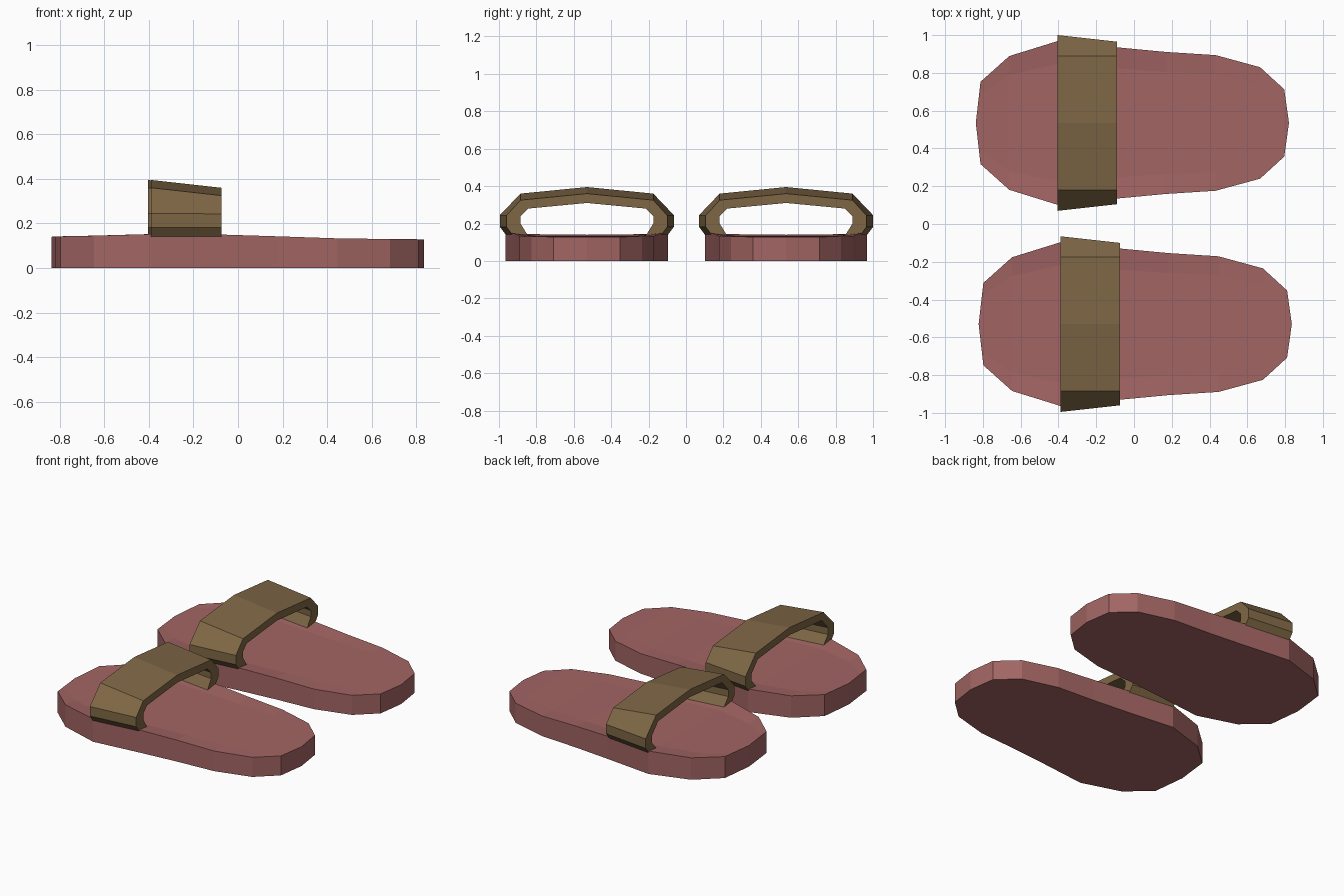
import bpy, bmesh

if "Cube" in bpy.data.objects:
    bpy.data.objects.remove(bpy.data.objects["Cube"])


def material(name, rgb):
    m = bpy.data.materials.new(name)
    m.diffuse_color = (*rgb, 1)
    m.use_nodes = True
    m.node_tree.nodes["Principled BSDF"].inputs["Base Color"].default_value = m.diffuse_color
    return m


def finish(bm, name, mat, loc):
    bmesh.ops.recalc_face_normals(bm, faces=bm.faces[:])
    mesh = bpy.data.meshes.new(name)
    bm.to_mesh(mesh)
    bm.free()
    mesh.materials.append(mat)
    ob = bpy.data.objects.new(name, mesh)
    ob.location = loc
    bpy.context.collection.objects.link(ob)


# Sole stations: x, half width, edge height, middle height
STATIONS = [(-.805, .218, .142, .140), (-.653, .354, .145, .138),
            (-.395, .434, .152, .136), (-.08, .400, .150, .135),
            (.175, .376, .142, .134), (.44, .359, .133, .131),
            (.675, .295, .130, .130), (.803, .178, .129, .129)]
TOE, HEEL = (-.83, .14), (.828, .128)


def sole(name, loc):
    bm = bmesh.new()
    rows = []
    for x, w, ze, zm in STATIONS:
        rows.append([bm.verts.new((x, w * k, ze if abs(k) == 1 else zm))
                     for k in (-1, -.72, 0, .72, 1)])
    toe, heel = [bm.verts.new((x, 0, z)) for x, z in (TOE, HEEL)]
    # top surface
    for a, b in zip(rows, rows[1:]):
        for i in range(4):
            bm.faces.new((a[i], b[i], b[i + 1], a[i + 1]))
    for tip, row in ((toe, rows[0]), (heel, rows[-1])):
        for i in range(4):
            bm.faces.new((tip, row[i], row[i + 1]))
    # side wall and flat underside
    rim = [toe] + [r[0] for r in rows] + [heel] + [r[-1] for r in reversed(rows)]
    base = [bm.verts.new((v.co.x, v.co.y, 0)) for v in rim]
    n = len(rim)
    for i in range(n):
        j = (i + 1) % n
        bm.faces.new((rim[i], base[i], base[j], rim[j]))
    bm.faces.new(base)
    finish(bm, name, sole_mat, loc)


# Strap half profiles (y, z) from crown to foot, at the toe end and heel end
OUTER = ([(0, .395), (.355, .36), (.465, .245), (.465, .182), (.43, .135)],
         [(0, .36), (.355, .325), (.43, .243), (.43, .182), (.395, .135)])
INNER = ([(0, .345), (.335, .312), (.400, .24), (.400, .195), (.35, .135)],
         [(0, .31), (.315, .28), (.355, .24), (.355, .20), (.315, .135)])
STRAP_X = (-.397, -.082)


def strap(name, loc):
    bm = bmesh.new()

    def line(half, x):
        full = [(-y, z) for y, z in reversed(half[1:])] + half
        return [bm.verts.new((x, y, z)) for y, z in full]

    o0, o1 = [line(h, x) for h, x in zip(OUTER, STRAP_X)]
    i0, i1 = [line(h, x) for h, x in zip(INNER, STRAP_X)]
    loop = [o0, o1, i1, i0]
    for a, b in zip(loop, loop[1:] + loop[:1]):
        for k in range(len(a) - 1):
            bm.faces.new((a[k], a[k + 1], b[k + 1], b[k]))
    for k in (0, -1):
        bm.faces.new([l[k] for l in loop])
    finish(bm, name, strap_mat, loc)


sole_mat = material("sole_red", (.36, .13, .125))
strap_mat = material("strap_brown", (.21, .135, .06))

# The pair of sandals, slightly staggered
for side, loc in (("rear", (-.0075, .535, 0)), ("front", (.0075, -.53, 0))):
    sole(side + "_sole", loc)
    strap(side + "_strap", loc)
